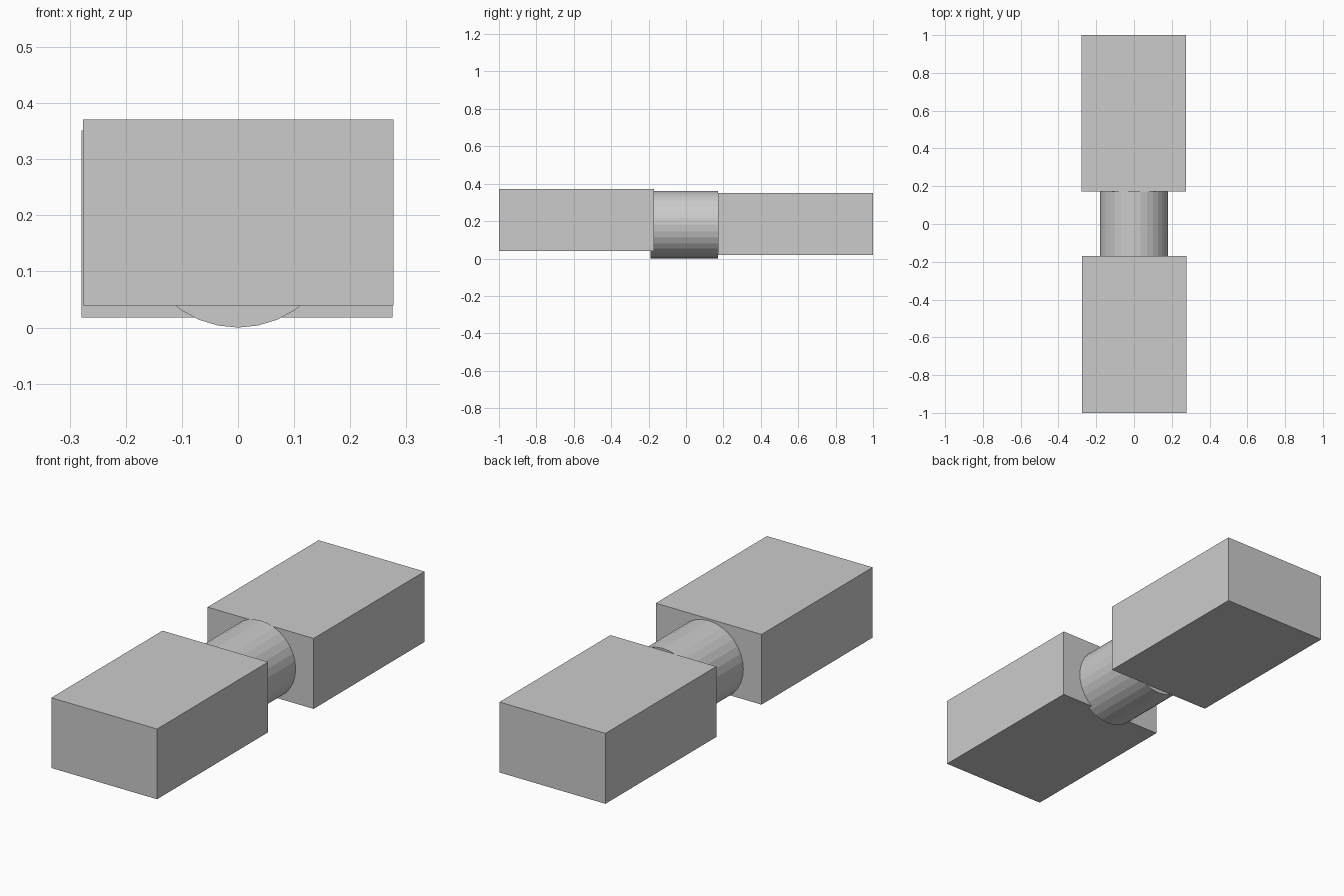
import bpy
import math

cube = bpy.data.objects.get("Cube")
if cube:
    bpy.data.objects.remove(cube, do_unlink=True)

# Single grey material
grey = bpy.data.materials.new("light_grey")
grey.use_nodes = True
colour = (0.6, 0.6, 0.6, 1.0)
grey.diffuse_color = colour
grey.node_tree.nodes["Principled BSDF"].inputs["Base Color"].default_value = colour


def finish(name):
    obj = bpy.context.object
    obj.name = name
    obj.data.materials.append(grey)
    return obj


def block(name, low, high):
    """Box between two opposite corners."""
    centre = [(a + b) / 2 for a, b in zip(low, high)]
    bpy.ops.mesh.primitive_cube_add(size=1, location=centre)
    obj = finish(name)
    obj.scale = [b - a for a, b in zip(low, high)]
    bpy.ops.object.transform_apply(location=False, rotation=False, scale=True)


# End blocks, slightly offset from each other
block("front_block", (-0.276, -1.0, 0.039), (0.277, -0.17, 0.371))
block("back_block", (-0.279, 0.172, 0.018), (0.275, 1.0, 0.351))

# Faceted connecting shaft along y, its front end set into the front block
radius, y0, y1 = 0.181, -0.19, 0.172
bpy.ops.mesh.primitive_cylinder_add(
    vertices=32, radius=radius, depth=y1 - y0,
    location=(0, (y0 + y1) / 2, radius), rotation=(math.pi / 2, 0, 0))
finish("connecting_shaft")
